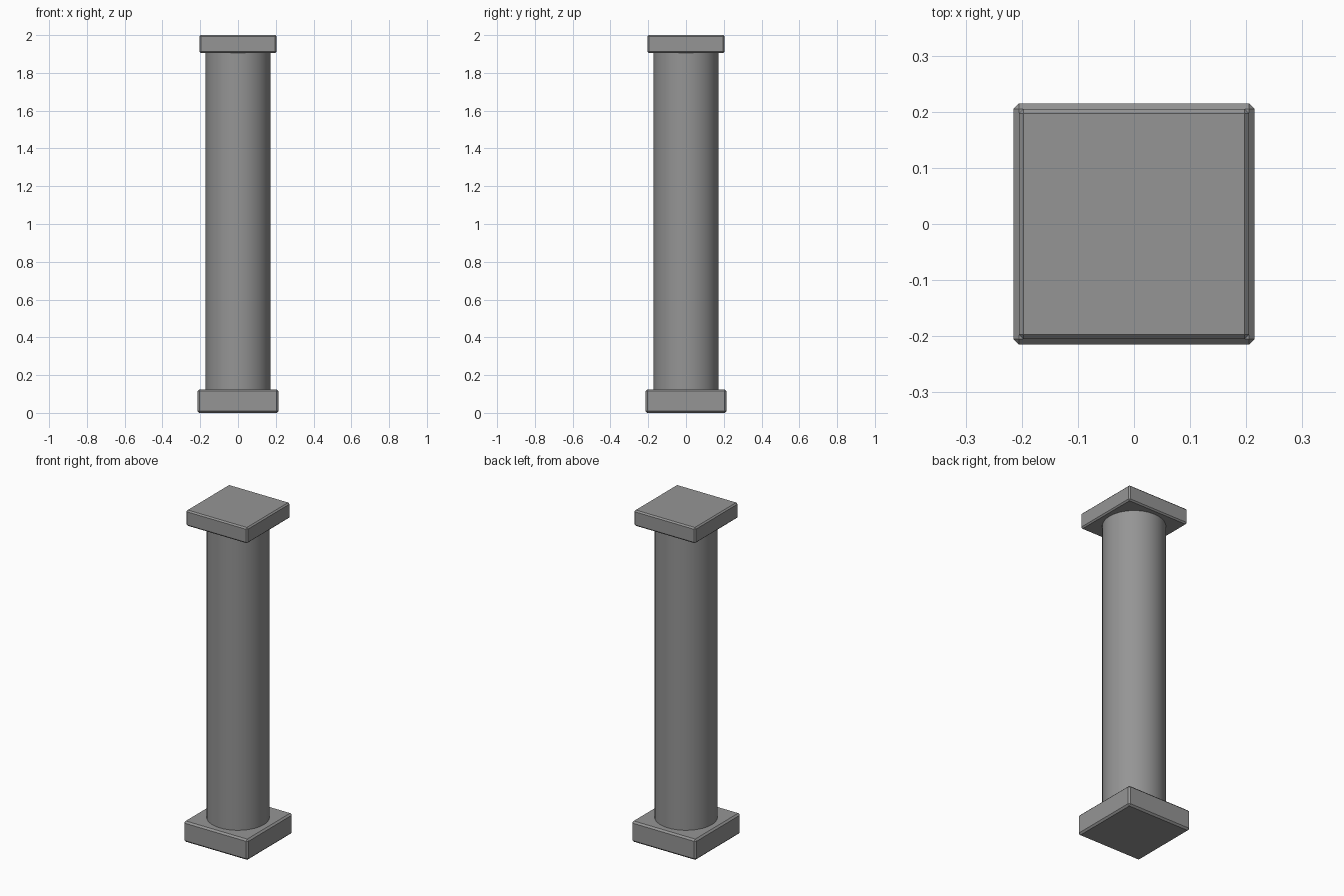
import bpy

if "Cube" in bpy.data.objects:
    bpy.data.objects.remove(bpy.data.objects["Cube"], do_unlink=True)

# Single stone colour
STONE = (0.3, 0.3, 0.3, 1.0)
stone = bpy.data.materials.new("grey_stone")
stone.use_nodes = True
stone.diffuse_color = STONE
stone.node_tree.nodes["Principled BSDF"].inputs["Base Color"].default_value = STONE


def finish(name, angle):
    obj = bpy.context.object
    obj.name = name
    obj.data.materials.append(stone)
    bpy.ops.object.shade_smooth_by_angle(angle=angle)
    return obj


def slab(name, width, bottom, top, bevel):
    """Square block with chamfered edges."""
    bpy.ops.mesh.primitive_cube_add(size=1, location=(0, 0, (bottom + top) / 2))
    bpy.context.object.scale = (width, width, top - bottom)
    bpy.ops.object.transform_apply(location=False, rotation=False, scale=True)
    mod = bpy.context.object.modifiers.new("chamfer", 'BEVEL')
    mod.width = bevel
    mod.segments = 1
    bpy.ops.object.modifier_apply(modifier=mod.name)
    return finish(name, 0.5)


# Square foot and capital
BASE_TOP, CAP_BOTTOM = 0.125, 1.905
slab("base_plinth", 0.43, 0.0, BASE_TOP, 0.01)
slab("top_capital", 0.41, CAP_BOTTOM, 2.0, 0.008)

# Round shaft between them
bpy.ops.mesh.primitive_cylinder_add(
    vertices=48, radius=0.172, depth=CAP_BOTTOM - BASE_TOP + 0.02,
    location=(0, 0, (BASE_TOP + CAP_BOTTOM) / 2))
finish("round_shaft", 0.7)
